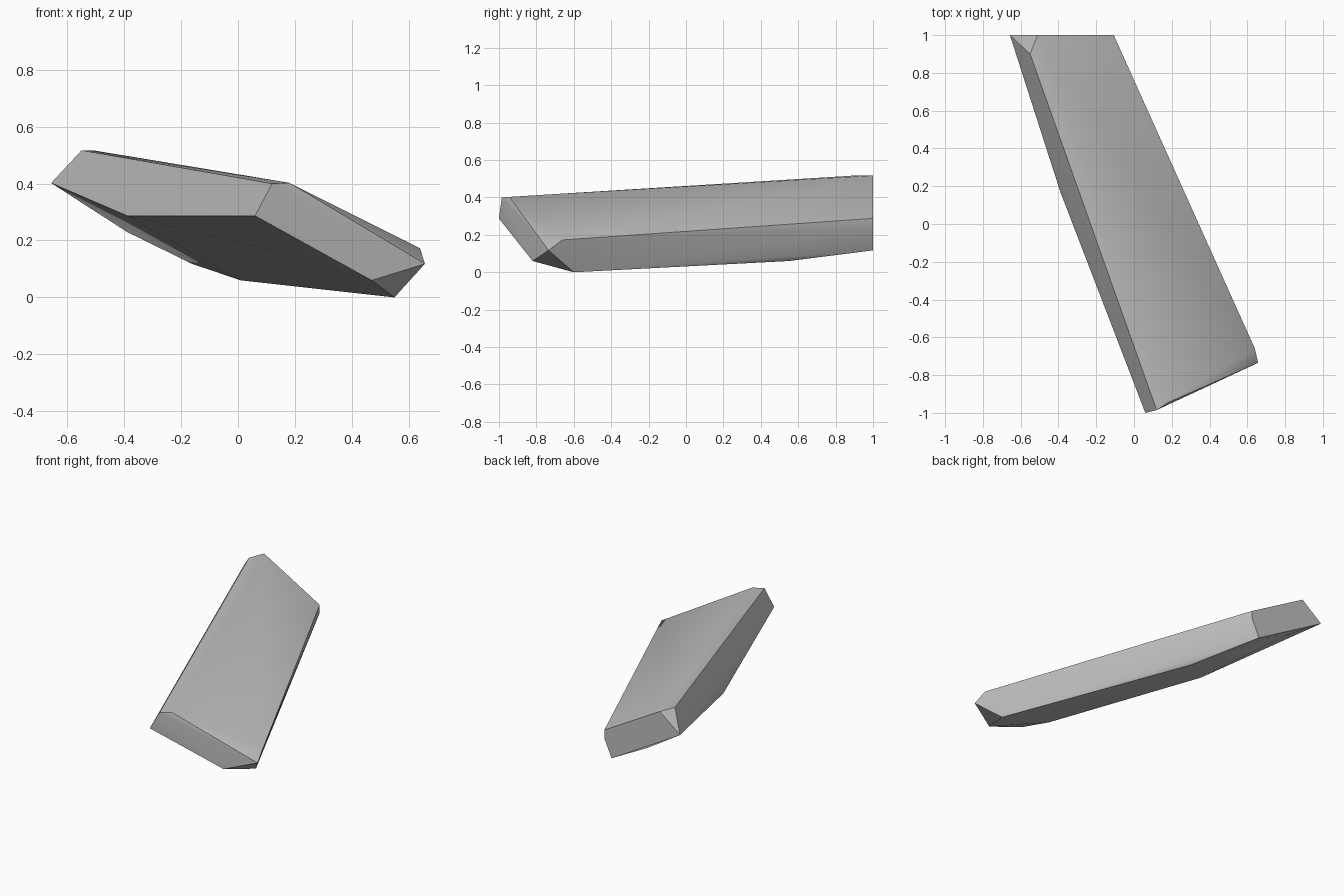
import bpy, bmesh, math

if "Cube" in bpy.data.objects:
    bpy.data.objects.remove(bpy.data.objects["Cube"], do_unlink=True)

stone = bpy.data.materials.new("grey stone")
stone.use_nodes = True
grey = (0.52, 0.52, 0.52, 1)
stone.diffuse_color = grey
stone.node_tree.nodes["Principled BSDF"].inputs["Base Color"].default_value = grey

# Corners of the tilted slab, grouped by region
back_end = [(-0.657, 1, 0.402), (-0.51, 1, 0.517), (-0.107, 1, 0.288),
            (-0.107, 1, 0.235), (-0.16, 1, 0.117)]
upper_edges = [(-0.55, 0.90, 0.517), (0.12, -0.985, 0.40),
               (0.18, -0.945, 0.403), (0.64, -0.66, 0.173)]
lower_edges = [(-0.39, 0.96, 0.23), (-0.39, 0.17, 0.287), (0.01, 0.55, 0.06),
               (0.55, -0.60, 0), (0.10, -0.69, 0.17)]
front_end = [(0.06, -1, 0.287), (0.47, -0.82, 0.06), (0.657, -0.735, 0.118)]

# Wrap the corners in a convex chiselled shape
bm = bmesh.new()
for corner in back_end + upper_edges + lower_edges + front_end:
    bm.verts.new(corner)
bmesh.ops.convex_hull(bm, input=bm.verts[:])
bmesh.ops.dissolve_limit(bm, angle_limit=math.radians(1),
                         verts=bm.verts[:], edges=bm.edges[:])
bmesh.ops.recalc_face_normals(bm, faces=bm.faces[:])
mesh = bpy.data.meshes.new("stone_slab")
bm.to_mesh(mesh)
bm.free()
mesh.materials.append(stone)
slab = bpy.data.objects.new("stone_slab", mesh)
bpy.context.collection.objects.link(slab)

# Soften shallow facets, keep the chiselled edges sharp
bpy.ops.object.select_all(action="DESELECT")
slab.select_set(True)
bpy.context.view_layer.objects.active = slab
bpy.ops.object.shade_smooth_by_angle(angle=math.radians(35))
